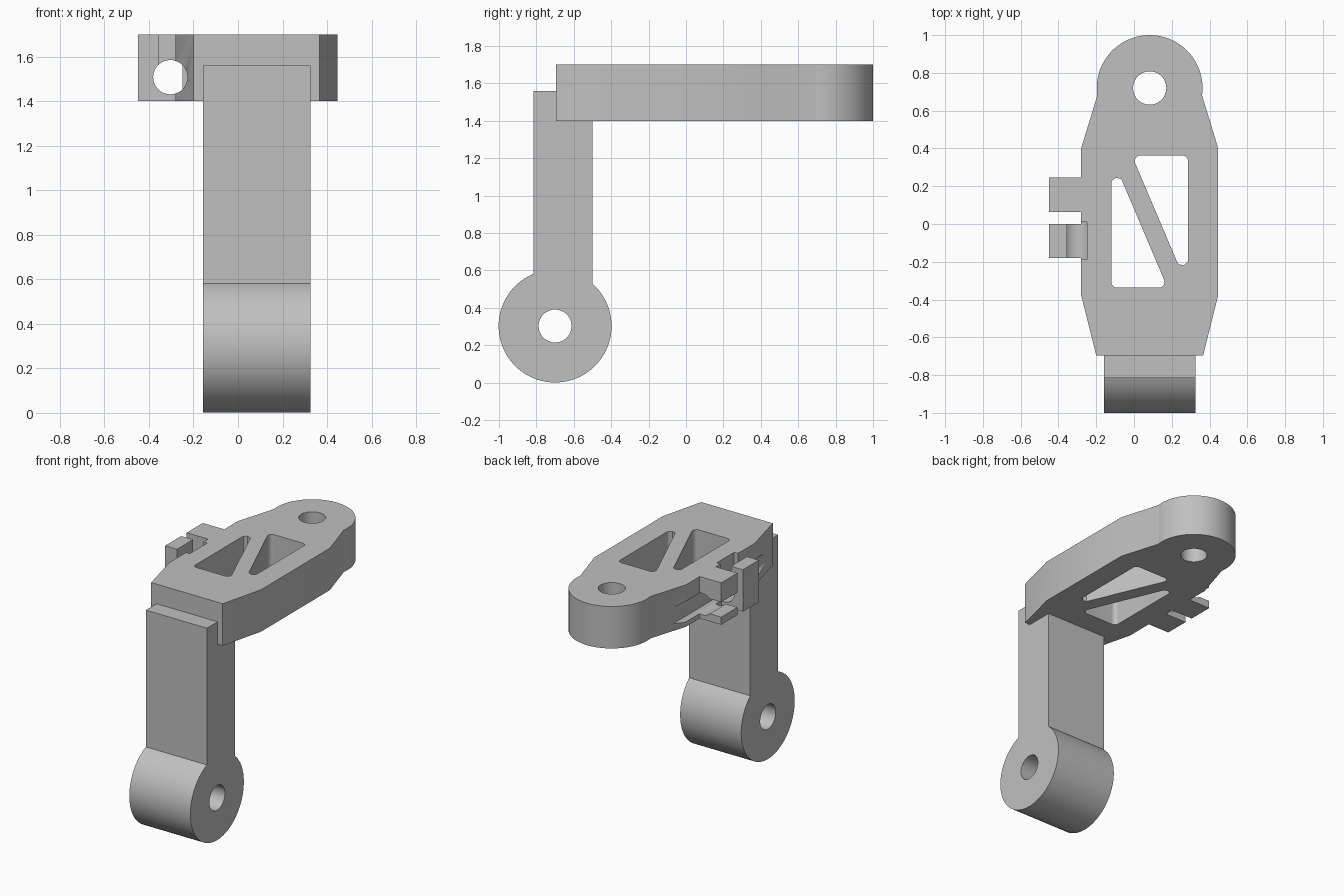
import bpy, bmesh, math
from mathutils import Vector

cube = bpy.data.objects.get("Cube")
if cube:
    bpy.data.objects.remove(cube, do_unlink=True)

grey = bpy.data.materials.new("plain grey")
grey.use_nodes = True
COLOUR = (0.53, 0.53, 0.53, 1)
grey.diffuse_color = COLOUR
grey.node_tree.nodes["Principled BSDF"].inputs["Base Color"].default_value = COLOUR

# Maps profile (u, v) and extrusion depth w to x, y, z
AXES = {"x": lambda u, v, w: (w, u, v),
        "y": lambda u, v, w: (u, w, v),
        "z": lambda u, v, w: (u, v, w)}


def prism(name, profile, axis, start, end):
    """Extrude a closed profile along an axis."""
    bm = bmesh.new()
    place = AXES[axis]
    face = bm.faces.new([bm.verts.new(place(u, v, start)) for u, v in profile])
    out = bmesh.ops.extrude_face_region(bm, geom=[face])
    moved = [g for g in out["geom"] if isinstance(g, bmesh.types.BMVert)]
    bmesh.ops.translate(bm, verts=moved, vec=place(0, 0, end - start))
    bmesh.ops.recalc_face_normals(bm, faces=bm.faces)
    mesh = bpy.data.meshes.new(name)
    bm.to_mesh(mesh)
    bm.free()
    mesh.materials.append(grey)
    obj = bpy.data.objects.new(name, mesh)
    bpy.context.collection.objects.link(obj)
    return obj


def arc(cu, cv, r, a0=0, a1=360, steps=48):
    """Points on an arc; a full circle leaves out the repeated end."""
    count = steps if a1 - a0 == 360 else steps + 1
    angles = [math.radians(a0 + (a1 - a0) * i / steps) for i in range(count)]
    return [(cu + r * math.cos(a), cv + r * math.sin(a)) for a in angles]


def rect(u0, v0, u1, v1):
    return [(u0, v0), (u1, v0), (u1, v1), (u0, v1)]


def rounded(corners, r, steps=8):
    """Round every corner of a convex polygon."""
    pts = [Vector(c) for c in corners]
    result = []
    for i, p in enumerate(pts):
        a = (pts[i - 1] - p).normalized()
        b = (pts[(i + 1) % len(pts)] - p).normalized()
        half = a.angle(b) / 2
        centre = p + (a + b).normalized() * (r / math.sin(half))
        da = p + a * (r / math.tan(half)) - centre
        db = p + b * (r / math.tan(half)) - centre
        for k in range(steps + 1):
            d = da.lerp(db, k / steps).normalized() * r
            result.append(tuple(centre + d))
    return result


def combine(target, tool, operation):
    """Apply a boolean and remove its tool object."""
    tool.hide_render = True
    mod = target.modifiers.new("combine", "BOOLEAN")
    mod.operation, mod.object, mod.solver = operation, tool, "EXACT"
    bpy.context.view_layer.objects.active = target
    bpy.ops.object.modifier_apply(modifier=mod.name)
    bpy.data.objects.remove(tool, do_unlink=True)


def finish(obj):
    bpy.ops.object.select_all(action="DESELECT")
    obj.select_set(True)
    bpy.context.view_layer.objects.active = obj
    bpy.ops.object.shade_smooth_by_angle(angle=math.radians(25))


MID, LOW, HIGH = 0.083, 1.4, 1.7     # arm centre line, underside and top
EYE_Y, EYE_R, HOLE_R = 0.72, 0.28, 0.088

# Arm: tapered plate with a rounded end
outline = [(MID - 0.363, 0.4), (MID - 0.363, -0.375), (MID - 0.283, -0.695),
           (MID + 0.283, -0.695), (MID + 0.363, -0.375), (MID + 0.363, 0.4)]
outline += arc(MID, EYE_Y, EYE_R, -8, 188)
arm = prism("arm_with_clips", outline, "z", LOW, HIGH)

# Two clip blocks on the right edge
for y0, y1 in [(-0.18, 0.0), (0.063, 0.245)]:
    combine(arm, prism("clip", rect(-0.45, y0, -0.24, y1), "z", LOW, HIGH), "UNION")

# Pivot hole and the two triangular windows either side of the diagonal brace
combine(arm, prism("eye", arc(MID, EYE_Y, HOLE_R), "z", 1.3, 1.8), "DIFFERENCE")
for s in (1, -1):
    corners = [(MID - s * 0.203, 0.013 + s * 0.35),
               (MID - s * 0.203, 0.013 - s * 0.35),
               (MID + s * 0.094, 0.013 - s * 0.35)]
    combine(arm, prism("window", rounded(corners, 0.03), "z", 1.3, 1.8), "DIFFERENCE")

# Rod channel: full bore in front, flattened against the arm behind
ROD_X, ROD_Z, ROD_R, INNER = -0.304, 1.508, 0.077, -0.25
bore = arc(ROD_X, ROD_Z, ROD_R)
combine(arm, prism("front_bore", bore, "y", -0.8, 0.01), "DIFFERENCE")
flat_bore = [p for p in bore if p[0] < INNER]
rise = math.sqrt(ROD_R ** 2 - (INNER - ROD_X) ** 2)
split = next(i for i, p in enumerate(flat_bore) if p[1] < ROD_Z and p[0] > ROD_X)
while split < len(flat_bore) and flat_bore[split][1] < ROD_Z:
    split += 1
flat_bore = flat_bore[:split] + [(INNER, ROD_Z - rise), (INNER, ROD_Z + rise)] + flat_bore[split:]
combine(arm, prism("rear_bore", flat_bore, "y", -0.005, 0.8), "DIFFERENCE")

# Front clip opens upward, rear clip opens sideways
combine(arm, prism("top_slot", rect(-0.356, -0.188, INNER, 0.01), "z", ROD_Z, 1.8),
        "DIFFERENCE")
combine(arm, prism("side_slot", rect(-0.5, ROD_Z - 0.053, ROD_X, ROD_Z + 0.053),
                   "y", 0.03, 0.28), "DIFFERENCE")
finish(arm)

# Leg: upright with a round lug at the foot
LUG_Y, LUG_Z, LUG_R = -0.7, 0.303, 0.302
front, back = -0.815, -0.5
a_front = math.degrees(math.acos((front - LUG_Y) / LUG_R))
a_back = math.degrees(math.acos((back - LUG_Y) / LUG_R))
side = [(back, LOW), (-0.695, LOW), (-0.695, 1.56), (front, 1.56)]
side += arc(LUG_Y, LUG_Z, LUG_R, a_front, 360 + a_back, 64)
leg = prism("leg_with_lug", side, "x", -0.158, 0.325)
combine(leg, prism("lug_hole", arc(LUG_Y, LUG_Z, HOLE_R), "x", -0.3, 0.5), "DIFFERENCE")
finish(leg)
